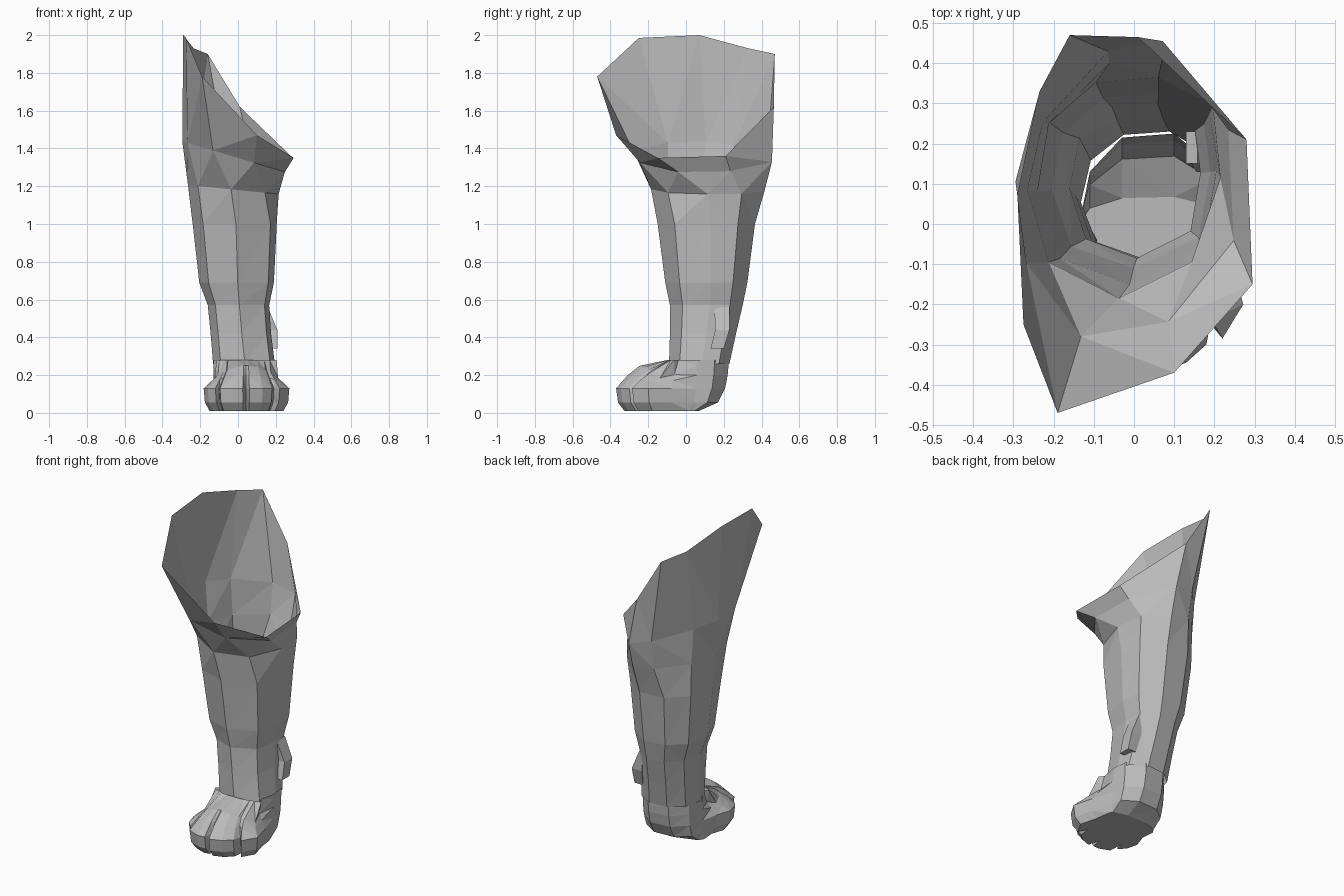
import bpy, bmesh

cube = bpy.data.objects.get("Cube")
if cube:
    bpy.data.objects.remove(cube)

grey = bpy.data.materials.new("plain grey")
grey.use_nodes = True
grey.diffuse_color = (0.5, 0.5, 0.5, 1)
grey.node_tree.nodes["Principled BSDF"].inputs["Base Color"].default_value = (0.5, 0.5, 0.5, 1)


def loft(name, rings, cap_first=False, cap_last=True):
    """Skin a list of equal-length point rings with flat faces."""
    bm = bmesh.new()
    loops = [[bm.verts.new(p) for p in ring] for ring in rings]
    for a, b in zip(loops, loops[1:]):
        for i in range(len(a)):
            j = (i + 1) % len(a)
            bm.faces.new((a[i], a[j], b[j], b[i]))
    if cap_first:
        bm.faces.new(loops[0])
    if cap_last:
        bm.faces.new(loops[-1])
    bmesh.ops.recalc_face_normals(bm, faces=bm.faces)
    bmesh.ops.triangulate(bm, faces=bm.faces, quad_method='SHORT_EDGE')
    mesh = bpy.data.meshes.new(name)
    bm.to_mesh(mesh)
    bm.free()
    mesh.materials.append(grey)
    obj = bpy.data.objects.new(name, mesh)
    bpy.context.scene.collection.objects.link(obj)


def fit(shape, x0, x1, y0, y1):
    """Stretch a unit outline into a rectangle."""
    return [((x0 + x1) / 2 + x * (x1 - x0) / 2, (y0 + y1) / 2 + y * (y1 - y0) / 2)
            for x, y in shape]


# Leg: open slanted shoulder rim, then tapering rings down to the ankle
rim = [(-.19, -.47, 1.78), (.1, -.37, 1.47), (.295, -.15, 1.35),
       (.28, .21, 1.36), (.01, .465, 1.62), (-.16, .47, 1.9),
       (-.235, .33, 1.93), (-.29, .07, 2.0), (-.275, -.25, 1.985)]
shoulder = [(-.4, -1), (.4, -.9), (1, -.35), (.95, .4), (.35, 1),
            (-.15, .93), (-.75, .45), (-1, .05), (-.9, -.5)]
neck = [(-.05, -1), (.7, -.7), (1, 0), (.92, .6), (.4, 1),
        (-.15, .95), (-.78, .45), (-1, -.1), (-.78, -.7)]
shank = [(.03, -1), (.85, -.65), (1, .1), (.92, .65), (.35, 1),
         (-.35, .95), (-.85, .55), (-1, -.1), (-.75, -.75)]
# outline, height, slant, x range, y range
levels = [(shoulder, 1.35, .3, -.295, .248, -.28, .455),
          (neck, 1.18, .1, -.265, .215, -.185, .415),
          (shank, 1.0, 0, -.24, .205, -.15, .365),
          (shank, .69, 0, -.205, .19, -.11, .325),
          (shank, .57, 0, -.16, .165, -.085, .3),
          (shank, .42, 0, -.145, .175, -.085, .265),
          (shank, .26, 0, -.132, .195, -.09, .23)]
rings = [rim]
for shape, z, slant, *box in levels:
    rings.append([(x, y, z - slant * x) for x, y in fit(shape, *box)])
loft("leg", rings, cap_last=False)

# Paw: flares forward from the ankle, with a cleft between neighbouring toes
toes = [[(-.15, -.08), (-.182, -.17), (-.16, -.25), (-.12, -.29)],
        [(-.095, -.335), (-.02, -.365), (.025, -.36)],
        [(.06, -.37), (.13, -.345), (.18, -.3)],
        [(.22, -.285), (.272, -.2), (.24, -.08)]]
clefts = [(-.1, -.27), (.042, -.32), (.19, -.255)]
heel = [(.2, .06), (.19, .15), (.1, .225), (-.03, .215), (-.11, .13), (-.13, .03)]
plan = []
for i, toe in enumerate(toes):
    plan += [(x, y, 0) for x, y in toe]
    if i < len(clefts):
        plan.append((*clefts[i], 1))
centre_x, centre_y = .045, -.03
# height, drop at the sides, toe width, toe reach, cleft fill, heel reach
slices = [(.28, 0, .7, .2, 1.1, 1), (.25, .05, .74, .63, 1.08, 1),
          (.2, .03, .85, .82, 1.05, .98), (.13, 0, 1, 1, .97, .92),
          (.055, 0, .97, .97, .9, .75), (.01, 0, .86, .87, .85, .3)]
paw = []
for z, drop, width, reach, fill, back in slices:
    ring = []
    for x, y, is_cleft in plan:
        k = fill if is_cleft else 1
        side = (x - centre_x) / .2
        ring.append((centre_x + (x - centre_x) * width,
                     centre_y + (y - centre_y) * reach * k, z - drop * side * side))
    ring += [(x, y * back, z) for x, y in heel]
    paw.append(ring)
loft("paw", paw)

# Dewclaw: small stub on the inner back of the leg
square = [(-1, -1), (1, -1), (1, 1), (-1, 1)]
claw = [(.56, .13, .158, .15, .23), (.44, .14, .208, .155, .23), (.34, .155, .21, .13, .2)]
loft("dewclaw", [[(x, y, z) for x, y in fit(square, *box)] for z, *box in claw],
     cap_first=True)
